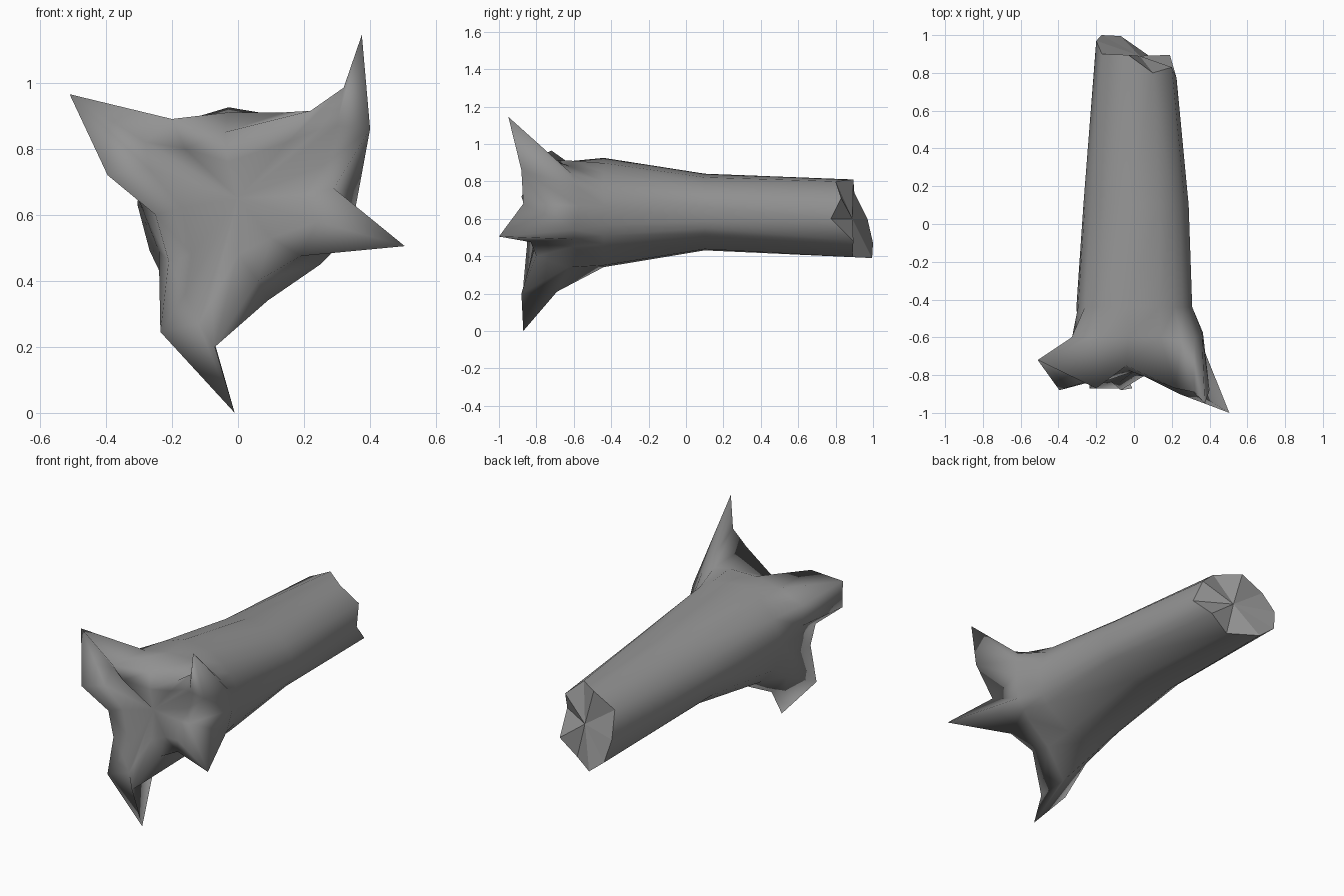
import bpy, bmesh, math

if "Cube" in bpy.data.objects:
    bpy.data.objects.remove(bpy.data.objects["Cube"])

# Root flare: front outline (x, y, z) followed by its backing point nearer the trunk
FLARE = [
    ((.505, -1.0, .505), (.34, -.59, .54)),    # right root tip
    ((.29, -.87, .68), (.365, -.575, .67)),
    ((.40, -.88, .86), (.36, -.58, .77)),
    ((.375, -.95, 1.145), (.32, -.61, .84)),   # upper right root tip
    ((.32, -.89, .985), (.25, -.62, .88)),
    ((.22, -.87, .915), (.14, -.60, .91)),
    ((-.04, -.75, .85), (-.03, -.60, .91)),
    ((-.20, -.87, .89), (-.18, -.60, .88)),
    ((-.51, -.72, .965), (-.33, -.60, .82)),   # upper left root tip
    ((-.395, -.88, .72), (-.33, -.61, .70)),
    ((-.25, -.84, .60), (-.29, -.62, .62)),
    ((-.21, -.85, .46), (-.24, -.64, .49)),
    ((-.235, -.87, .245), (-.20, -.65, .35)),
    ((-.01, -.87, .0), (-.07, -.69, .21)),     # bottom root tip
    ((-.07, -.88, .20), (.09, -.63, .34)),
    ((.06, -.80, .40), (.25, -.61, .45)),
    ((.19, -.83, .475), (.29, -.60, .49)),
]
# Ridge line inside the front face, (x, z), following the roots
RIDGE = [(.24, .58), (.20, .66), (.26, .75), (.30, .87), (.25, .86), (.15, .82),
         (-.03, .76), (-.16, .80), (-.28, .82), (-.27, .74), (-.17, .62), (-.14, .48),
         (-.16, .36), (-.12, .27), (-.08, .34), (.0, .48), (.10, .53)]
# Broken far end, and which of its corners each flare point runs to
END = [(.225, .775, .60), (.20, .83, .71), (.10, .80, .80), (-.03, .895, .81),
       (-.17, .90, .74), (-.20, .97, .60), (-.17, 1.0, .47), (-.07, .995, .39),
       (.08, .89, .395), (.19, .895, .48)]
END_MAP = [0, 0, 1, 1, 2, 2, 3, 4, 4, 5, 5, 6, 7, 7, 8, 9, 9]

angles = [math.atan2(b[2] - .62, b[0]) for f, b in FLARE]


def trunk_ring(y, cx, cz, rx, rz):
    return [(cx + rx * math.cos(a), y, cz + rz * math.sin(a)) for a in angles]


bm = bmesh.new()
rings = [[END[i] for i in END_MAP],
         trunk_ring(.10, .012, .635, .28, .207),
         trunk_ring(-.44, .003, .632, .308, .295),
         [b for f, b in FLARE],
         [f for f, b in FLARE],
         [(x, (f[1] - .80) / 2, z) for (x, z), (f, b) in zip(RIDGE, FLARE)]]
loops = [[bm.verts.new(p) for p in r] for r in rings]
n = len(FLARE)

# Trunk and root skin
for a, b in zip(loops, loops[1:]):
    for i in range(n):
        j = (i + 1) % n
        bm.faces.new((a[i], a[j], b[j], b[i])).smooth = True


# End caps as fans
def fan(loop, centre, smooth):
    c = bm.verts.new(centre)
    for i in range(n):
        bm.faces.new((loop[i], loop[(i + 1) % n], c)).smooth = smooth


fan(loops[-1], (0, -.78, .65), True)
fan(loops[0], (.03, .89, .60), False)
bmesh.ops.remove_doubles(bm, verts=bm.verts, dist=.0005)
bmesh.ops.recalc_face_normals(bm, faces=bm.faces)

# Keep only the broken end crisp
for e in bm.edges:
    e.smooth = all(f.smooth for f in e.link_faces)

mesh = bpy.data.meshes.new("fallen_trunk")
bm.to_mesh(mesh)
bm.free()
trunk = bpy.data.objects.new("fallen_trunk", mesh)
bpy.context.collection.objects.link(trunk)

# Dark grey bark
bark = bpy.data.materials.new("bark")
bark.diffuse_color = (.29, .29, .29, 1)
bark.use_nodes = True
bark.node_tree.nodes["Principled BSDF"].inputs["Base Color"].default_value = bark.diffuse_color
mesh.materials.append(bark)
